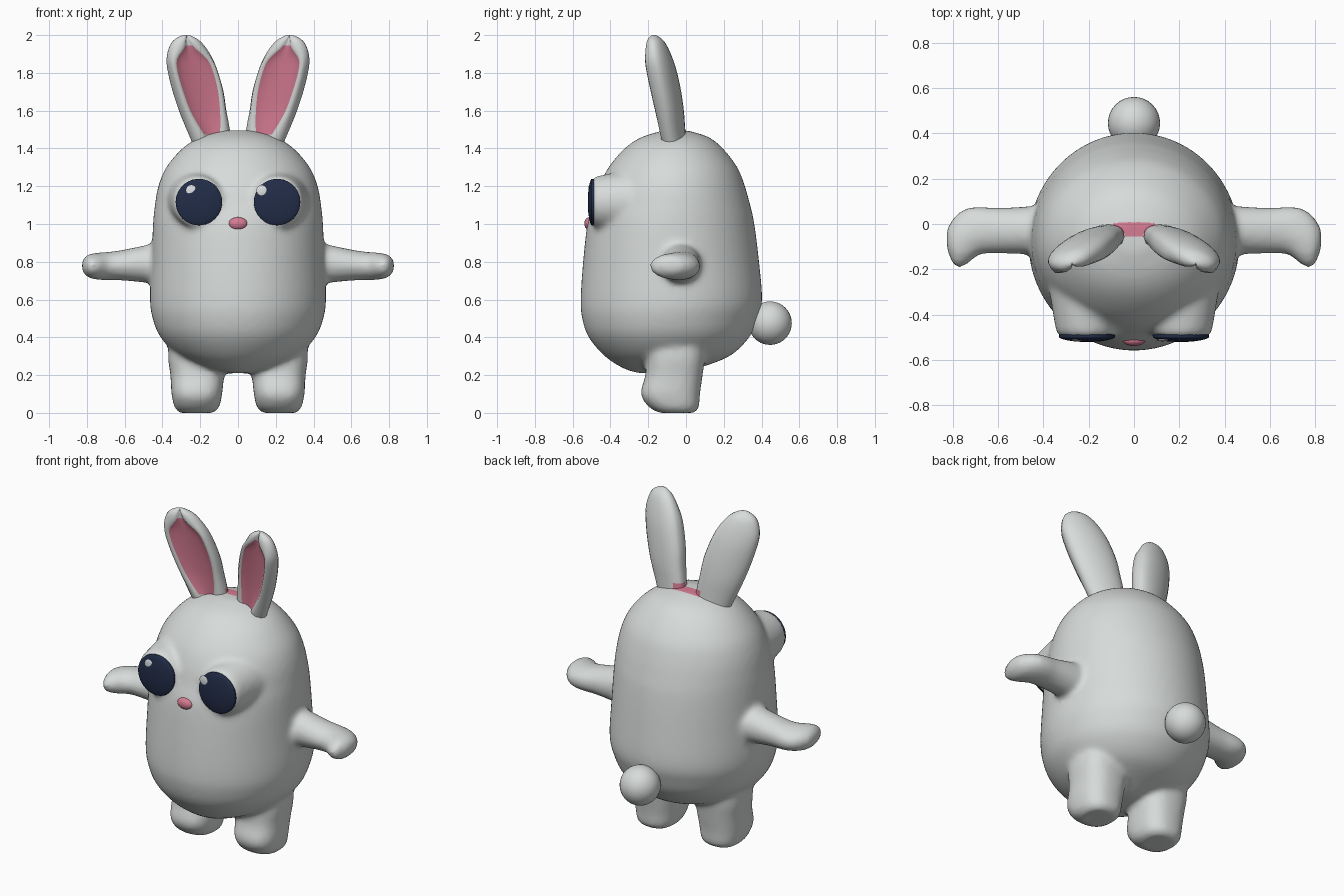
import bpy, bmesh, math
from mathutils import Vector

cube = bpy.data.objects.get("Cube")
if cube:
    bpy.data.objects.remove(cube, do_unlink=True)


def material(name, rgb):
    m = bpy.data.materials.new(name)
    m.use_nodes = True
    m.diffuse_color = (*rgb, 1)
    bsdf = next(n for n in m.node_tree.nodes if n.type == 'BSDF_PRINCIPLED')
    bsdf.inputs["Base Color"].default_value = (*rgb, 1)
    bsdf.inputs["Roughness"].default_value = 0.6
    return m


FUR = material("soft grey fur", (0.68, 0.71, 0.70))
PINK = material("pink skin", (0.67, 0.2, 0.29))
NAVY = material("dark navy", (0.016, 0.026, 0.065))
GLINT = material("eye glint white", (0.82, 0.86, 0.88))


def resample(rows, steps=4):
    """Smooth a list of section rows with a Catmull-Rom spline."""
    out = []
    for i in range(len(rows) - 1):
        p = [rows[max(i - 1, 0)], rows[i], rows[i + 1], rows[min(i + 2, len(rows) - 1)]]
        for k in range(steps):
            t = k / steps
            out.append([0.5 * (2 * b + (c - a) * t + (2 * a - 5 * b + 4 * c - d) * t * t
                               + (3 * b - a - 3 * c + d) * t ** 3) for a, b, c, d in zip(*p)])
    return out + [list(rows[-1])]


def skin(bm, rings):
    """Bridge rings of points into a closed skin; return the side faces by ring."""
    vs = [[bm.verts.new(p) for p in r] for r in rings]
    n = len(vs[0])
    bands = [[bm.faces.new((a[j], a[(j + 1) % n], b[(j + 1) % n], b[j])) for j in range(n)]
             for a, b in zip(vs, vs[1:])]
    bm.faces.new(vs[0])
    bm.faces.new(vs[-1])
    return bands


def loft(bm, axis, rows, side=1, n=40, power=1.0):
    """Rows give position on the axis, then the extents on the other two axes."""
    others = [i for i in range(3) if i != axis]
    rings = []
    for t, a0, a1, b0, b1 in resample(rows):
        ring = []
        for j in range(n):
            ang = 2 * math.pi * j / n
            c, s = (math.copysign(abs(f) ** power, f) for f in (math.cos(ang), math.sin(ang)))
            p = Vector((0, 0, 0))
            p[axis] = t
            p[others[0]] = (a0 + a1) / 2 + (a1 - a0) / 2 * c
            p[others[1]] = (b0 + b1) / 2 + (b1 - b0) / 2 * s
            p.x *= side
            ring.append(p)
        rings.append(ring)
    skin(bm, rings)


def finish(bm, name, mats):
    bmesh.ops.recalc_face_normals(bm, faces=bm.faces[:])
    me = bpy.data.meshes.new(name)
    bm.to_mesh(me)
    bm.free()
    for m in mats:
        me.materials.append(m)
    me.shade_smooth()
    ob = bpy.data.objects.new(name, me)
    bpy.context.collection.objects.link(ob)
    return ob


def ball(name, mat, centre, size):
    bm = bmesh.new()
    bmesh.ops.create_uvsphere(bm, u_segments=32, v_segments=20, radius=1)
    bmesh.ops.scale(bm, vec=size, verts=bm.verts)
    bmesh.ops.translate(bm, vec=centre, verts=bm.verts)
    return finish(bm, name, [mat])


# Body, arms, legs and eye sockets, fused into one soft skin
torso = [(.21, -.05, .05, -.25, -.02), (.235, -.16, .16, -.33, .06), (.3, -.31, .31, -.43, .23),
         (.4, -.41, .41, -.515, .335), (.5, -.452, .452, -.55, .38), (.6, -.466, .466, -.558, .403),
         (.8, -.458, .458, -.545, .387), (1, -.45, .45, -.522, .362), (1.1, -.44, .44, -.49, .34),
         (1.2, -.422, .422, -.46, .312), (1.3, -.38, .38, -.41, .272), (1.4, -.295, .295, -.325, .195),
         (1.46, -.2, .2, -.235, .12), (1.495, -.08, .08, -.12, .01)]
arm = [(.3, -.15, .1, .67, .91), (.45, -.135, .08, .685, .895), (.6, -.13, .072, .70, .865),
       (.68, -.135, .077, .703, .853), (.74, -.18, .07, .705, .848), (.79, -.19, .035, .715, .84),
       (.826, -.11, -.02, .75, .81)]
leg = [(0, .13, .31, -.14, .045), (.03, .1, .336, -.195, .068), (.1, .084, .352, -.24, .074),
       (.2, .074, .358, -.215, .088), (.3, .068, .37, -.21, .1), (.45, .08, .36, -.2, .1)]
socket = [(-.2, .03, .39, .93, 1.3), (-.38, .06, .36, .965, 1.27), (-.45, .07, .348, .975, 1.258),
          (-.485, .08, .338, .985, 1.248), (-.5, .1, .315, 1.01, 1.225)]
bm = bmesh.new()
loft(bm, 2, torso, n=64)
for side in (1, -1):
    loft(bm, 0, arm, side)
    loft(bm, 2, leg, side, power=0.8)
    loft(bm, 1, socket, side)
body = finish(bm, "body", [FUR, PINK])
remesh = body.modifiers.new("fuse", 'REMESH')
remesh.mode = 'VOXEL'
remesh.voxel_size = 0.016
remesh.use_smooth_shade = True
smooth = body.modifiers.new("soften", 'SMOOTH')
smooth.factor = 0.5
smooth.iterations = 8
bpy.context.view_layer.objects.active = body
for name in ("fuse", "soften"):
    bpy.ops.object.modifier_apply(modifier=name)
# Pink patch on the crown between the ears
for f in body.data.polygons:
    c = f.center
    f.use_smooth = True
    f.material_index = int(c.z > 1.44 and -.06 < c.y < .005 and abs(c.x) < .09 + c.y)

# Ears: height, inner x, outer x, centre y, half thickness, half width of the pink hollow
ear = [(1.36, .055, .21, -.05, .05, .02), (1.45, .042, .25, -.062, .055, .036),
       (1.52, .05, .28, -.07, .057, .06), (1.6, .065, .312, -.08, .06, .082),
       (1.7, .08, .345, -.097, .062, .096), (1.8, .108, .37, -.118, .062, .098),
       (1.87, .135, .378, -.135, .058, .084), (1.93, .17, .366, -.15, .05, .03),
       (1.97, .205, .343, -.16, .038, .012), (1.992, .24, .31, -.167, .02, .004),
       (2, .262, .286, -.17, .008, .002)]
YAW = math.radians(17)
BACK = 12
for side, label in ((1, "left"), (-1, "right")):
    rings = []
    rows = resample(ear, 3)
    for z, x0, x1, cy, thick, hollow in rows:
        w = (x1 - x0) / 2 / math.cos(YAW)
        k = min(hollow / w, .8)
        section = [(math.cos(math.pi * i / BACK), math.sin(math.pi * i / BACK)) for i in range(BACK + 1)]
        rim = [(.97, -.4), (k + (1 - k) * .65, -.85), (k + (1 - k) * .25, -.98), (k, -.85)]
        front = [(-u, v) for u, v in rim] + [(-k * .6, -.62), (0, -.55), (k * .6, -.62)] + rim[::-1]
        ring = []
        for u, v in section + front:
            px, py = u * w, v * thick
            ring.append((side * ((x0 + x1) / 2 + px * math.cos(YAW) + py * math.sin(YAW)),
                         cy - px * math.sin(YAW) + py * math.cos(YAW), z))
        rings.append(ring)
    bm = bmesh.new()
    bands = skin(bm, rings)
    first = BACK + 4
    for row, band in zip(rows, bands):
        for j, f in enumerate(band):
            c = f.calc_center_median()
            inner = first <= j < first + 4 and 1.45 < row[0] < 1.935
            root = abs(c.x) < .085 and c.z < 1.53 and c.y > -.06
            f.material_index = int(inner or root)
    finish(bm, label + "_ear", [FUR, PINK])

# Eyes: domed dark lens with a thin round glint
for side, label in ((1, "left"), (-1, "right")):
    lens = [(y, .207 - r, .207 + r, 1.116 - r, 1.116 + r) for y, r in
            ((-.43, .122), (-.49, .123), (-.503, .119), (-.512, .09), (-.518, .05), (-.52, .005))]
    bm = bmesh.new()
    loft(bm, 1, lens, side)
    finish(bm, label + "_eye", [NAVY])
    x = .125 if side > 0 else -.247
    ball(label + "_eye_glint", GLINT, (x, -.512, 1.178), (.028, .005, .028))

# Nose and tail
ball("nose", PINK, (0, -.512, 1.002), (.05, .026, .034))
ball("tail", FUR, (0, .445, .475), (.115, .115, .115))
